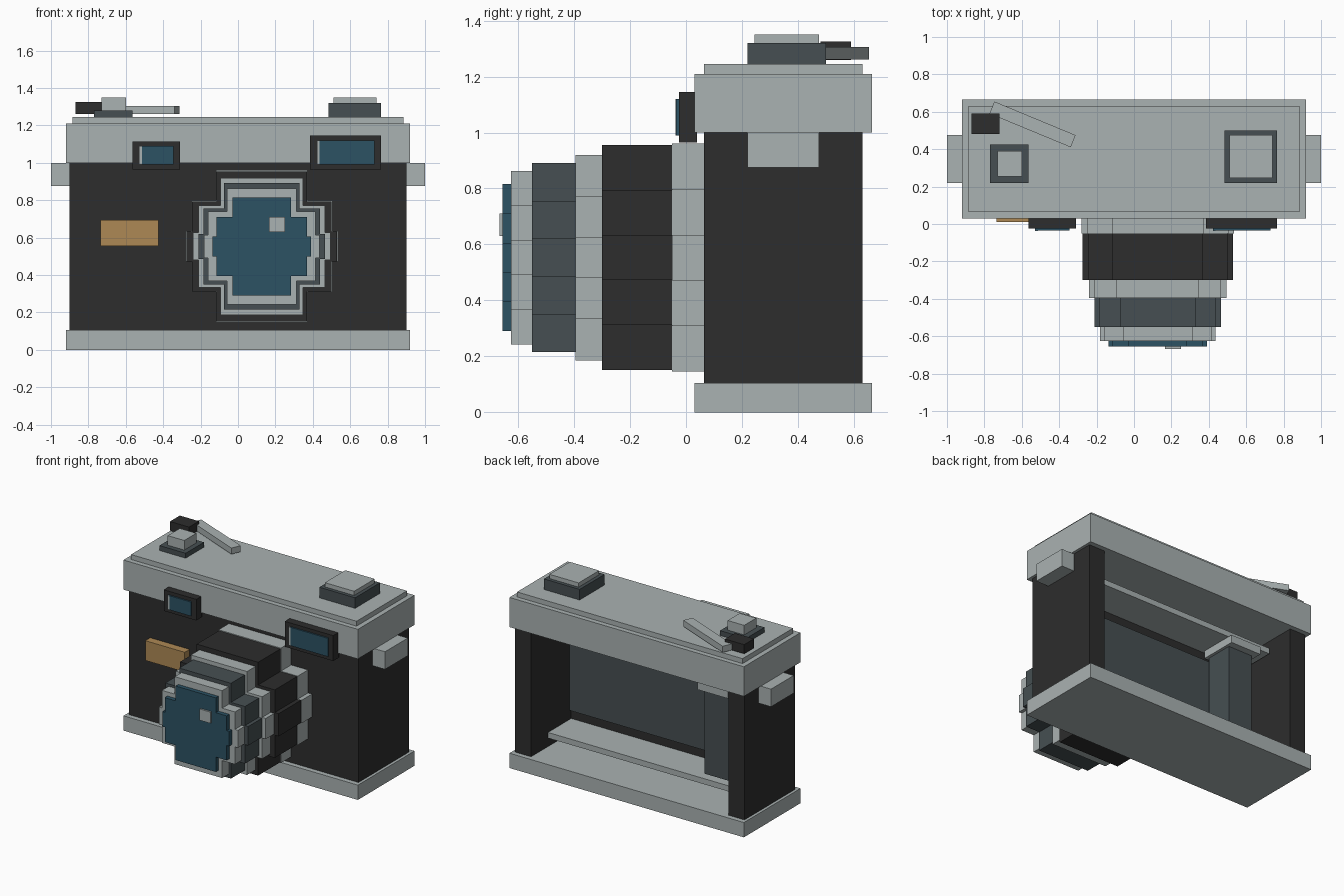
import bpy, bmesh, math
from mathutils import Matrix

if "Cube" in bpy.data.objects:
    bpy.data.objects.remove(bpy.data.objects["Cube"])


def material(name, rgb):
    m = bpy.data.materials.new(name)
    m.diffuse_color = (*rgb, 1)
    m.use_nodes = True
    m.node_tree.nodes["Principled BSDF"].inputs["Base Color"].default_value = m.diffuse_color
    return m


SILVER = material("silver", (0.40, 0.445, 0.445))
BLACK = material("black", (0.026, 0.026, 0.026))
SLATE = material("slate", (0.061, 0.078, 0.085))
GLASS = material("blue_glass", (0.025, 0.084, 0.127))
BRASS = material("brass", (0.42, 0.25, 0.09))


def link(name, bm, mat):
    me = bpy.data.meshes.new(name)
    bm.to_mesh(me)
    bm.free()
    me.materials.append(mat)
    ob = bpy.data.objects.new(name, me)
    bpy.context.collection.objects.link(ob)
    return ob


def box(name, mat, x, y, z):
    """Box from (min, max) ranges on each axis."""
    bm = bmesh.new()
    size = Matrix.Diagonal((x[1] - x[0], y[1] - y[0], z[1] - z[0], 1))
    mid = Matrix.Translation([(a + b) / 2 for a, b in (x, y, z)])
    bmesh.ops.create_cube(bm, size=1, matrix=mid @ size)
    return link(name, bm, mat)


def stepped_disc(name, mat, r, y0, y1, cx=0.127, cz=0.553):
    """Blocky disc: a stepped quarter outline mirrored round and extruded."""
    q = [(1, .2), (.925, .2), (.925, .6), (.6, .6), (.6, 1)]
    half = q + [(-a, b) for a, b in reversed(q)]
    outline = half + [(-a, -b) for a, b in half]
    bm = bmesh.new()
    face = bm.faces.new([bm.verts.new((cx + a * r, y0, cz + b * r)) for a, b in outline])
    ext = bmesh.ops.extrude_face_region(bm, geom=[face])
    verts = [g for g in ext["geom"] if isinstance(g, bmesh.types.BMVert)]
    bmesh.ops.translate(bm, verts=verts, vec=(0, y1 - y0, 0))
    bmesh.ops.recalc_face_normals(bm, faces=bm.faces)
    return link(name, bm, mat)


# Main shell, open at the back
box("base_plate", SILVER, (-.92, .92), (.03, .665), (0, .105))
box("top_plate", SILVER, (-.92, .92), (.03, .665), (1.0, 1.21))
box("top_cap", SILVER, (-.885, .885), (.065, .63), (1.21, 1.245))
box("front_wall", BLACK, (-.775, .775), (.065, .18), (.105, 1.0))
for side, s in (("left", -1), ("right", 1)):
    box(side + "_pillar", BLACK, sorted((s * .775, s * .9)), (.065, .63), (.105, 1.0))
    box(side + "_strap_lug", SILVER, sorted((s * .9, s * 1.0)), (.22, .475), (.875, 1.0))

# Film chamber
box("film_panel", SLATE, (-.775, .775), (.18, .2), (.27, .83))
box("lower_rail", SILVER, (-.76, .775), (.18, .44), (.165, .205))
box("upper_rail", SILVER, (-.76, .775), (.18, .44), (.895, .935))
box("film_roll", SLATE, (-.63, -.44), (.22, .42), (.23, .84))
box("film_roll_cap", SILVER, (-.66, -.42), (.2, .47), (.84, .895))

# Lens barrel, from body to front glass
rings = [("lens_mount", SILVER, .4075, .065, -.05),
         ("focus_ring", BLACK, .402, -.05, -.30),
         ("middle_ring", SILVER, .367, -.30, -.395),
         ("aperture_ring", SLATE, .338, -.395, -.55),
         ("front_ring", SILVER, .31, -.55, -.625),
         ("lens_glass", GLASS, .2625, -.625, -.655)]
for ring in rings:
    stepped_disc(*ring)
box("lens_glint", SILVER, (.165, .25), (-.667, -.655), (.63, .71))

# Front windows: frame, glass and glint strip
for name, x0, x1, top in (("rangefinder", -.565, -.31, 1.115), ("viewfinder", .385, .765, 1.145)):
    box(name + "_frame", BLACK, (x0, x1), (-.025, .04), (.965, top))
    box(name + "_glass", GLASS, (x0 + .037, x1 - .036), (-.035, -.025), (.99, top - .025))
    box(name + "_glint", SILVER, (x0 + .037, x0 + .052), (-.038, -.03), (.99, top - .025))
box("brass_plate", BRASS, (-.735, -.425), (.01, .065), (.555, .695))

# Controls on top
box("speed_dial", SLATE, (.485, .765), (.22, .5), (1.245, 1.32))
box("speed_dial_top", SILVER, (.51, .74), (.245, .475), (1.32, 1.35))
box("shutter_base", SLATE, (-.77, -.565), (.22, .425), (1.245, 1.28))
box("shutter_button", SILVER, (-.73, -.6), (.255, .39), (1.28, 1.348))
box("lever_knob", BLACK, (-.87, -.72), (.48, .59), (1.26, 1.325))
lever = box("wind_lever", SILVER, (-.235, .235), (-.035, .035), (-.022, .022))
lever.location = (-.5425, .5325, 1.283)
lever.rotation_euler.z = math.radians(-22.5)
